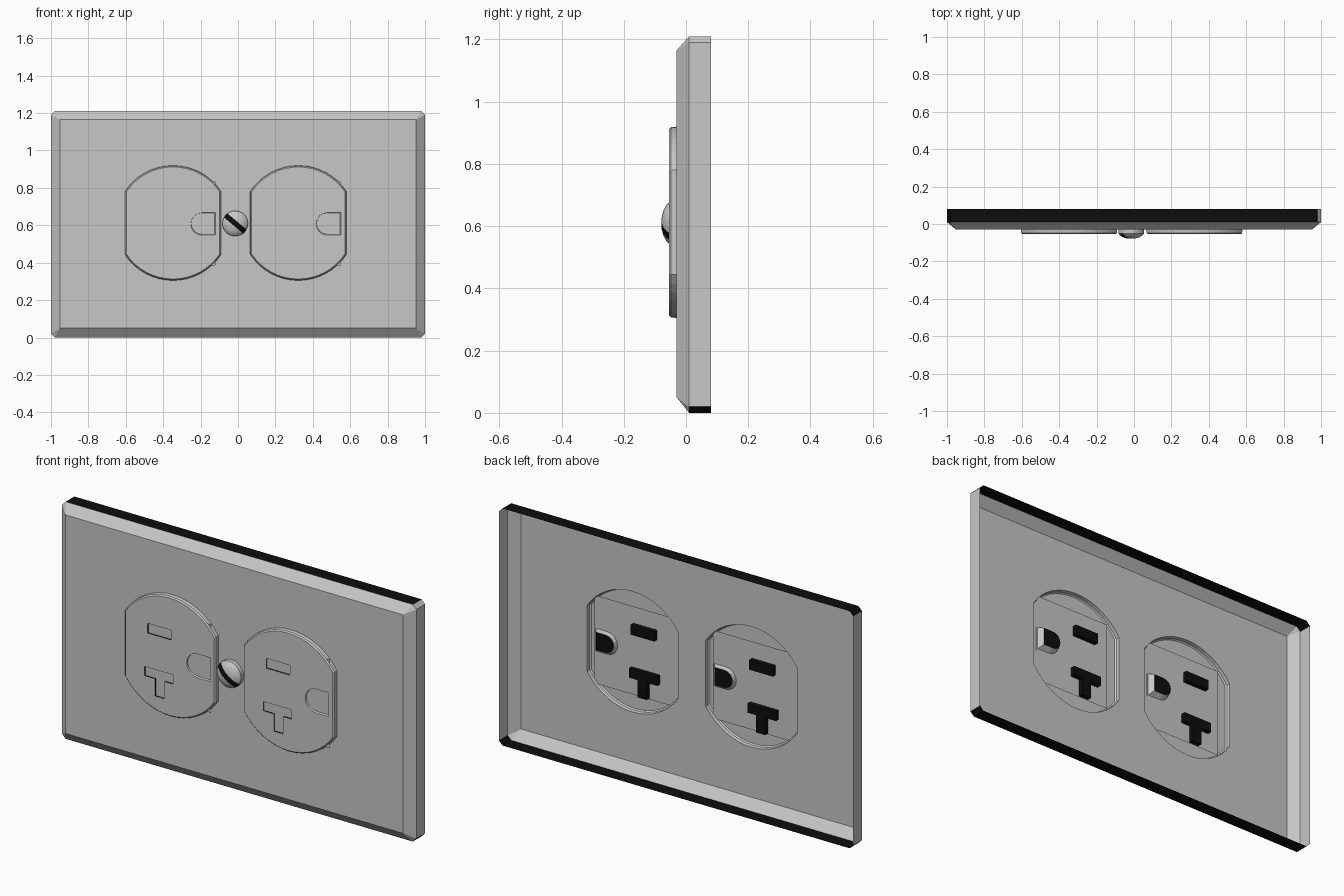
import bpy, bmesh
from math import sin, cos, pi, radians, asin
from mathutils import Vector, Matrix

if "Cube" in bpy.data.objects:
    bpy.data.objects.remove(bpy.data.objects["Cube"])


def material(name, value):
    m = bpy.data.materials.new(name)
    m.use_nodes = True
    color = (value, value, value, 1)
    m.diffuse_color = color
    m.node_tree.nodes["Principled BSDF"].inputs["Base Color"].default_value = color
    return m


MATS = [material("light_grey", 0.57), material("black", 0.004)]
GREY, BLACK = 0, 1
MID_Z = 0.6125       # height of outlet centres
FACE_Y = -0.03       # front of wall plate
OUTLET_Y = -0.054    # front of outlets


def ring(bm, pts, y):
    """Loop of vertices from (x, z) points, counterclockwise from the front."""
    return [bm.verts.new((x, y, z)) for x, z in pts]


def loop_edges(bm, verts):
    pairs = zip(verts, verts[1:] + verts[:1])
    return [bm.edges.get(p) or bm.edges.new(p) for p in pairs]


def bridge(bm, a, b, mat=lambda i: GREY):
    n = len(a)
    for i in range(n):
        j = (i + 1) % n
        corners = list(dict.fromkeys((a[i], a[j], b[j], b[i])))
        bm.faces.new(corners).material_index = mat(i)


def fill_front(bm, rings):
    """Fill the first ring, leaving the others as holes, facing the front."""
    edges = [e for r in rings for e in loop_edges(bm, r)]
    made = bmesh.ops.triangle_fill(bm, edges=edges, use_beauty=True)
    for f in made["geom"]:
        if isinstance(f, bmesh.types.BMFace):
            f.normal_update()
            if f.normal.y > 0:
                f.normal_flip()


def finish(bm, name, smooth=False):
    mesh = bpy.data.meshes.new(name)
    bm.to_mesh(mesh)
    bm.free()
    for m in MATS:
        mesh.materials.append(m)
    ob = bpy.data.objects.new(name, mesh)
    bpy.context.collection.objects.link(ob)
    if smooth:
        bpy.ops.object.select_all(action='DESELECT')
        ob.select_set(True)
        bpy.context.view_layer.objects.active = ob
        bpy.ops.object.shade_smooth_by_angle(angle=radians(35))
    return ob


def box(x0, x1, z0, z1):
    return [(x0, z0), (x1, z0), (x1, z1), (x0, z1)]


def outlet_outline(cx, inset=0.0, steps=16):
    """Circle with its left and right sides cut off straight."""
    r, half = 0.3075 - inset, 0.2575 - inset
    a = asin(half / r)
    arc = [-a + 2 * a * i / steps for i in range(steps + 1)]
    low = [(cx + r * sin(t), MID_Z - r * cos(t)) for t in arc]
    high = [(cx - r * sin(t), MID_Z + r * cos(t)) for t in arc]
    return low + high


def ground_outline(cx, x0, x1, z0, z1, steps=8):
    """D shape with the round side to the left."""
    r = (z1 - z0) / 2
    arc = [pi / 2 + pi * i / steps for i in range(steps + 1)]
    curve = [(cx + x0 + r + r * cos(t), (z0 + z1) / 2 + r * sin(t)) for t in arc]
    return curve + [(cx + x1, z0), (cx + x1, z1)]


CENTRES = {"right": -0.3475, "left": 0.3225}

# Wall plate: hollow shell with clipped corners, bevelled front and two openings
W, H, C = 1.0, 1.21, 0.02
outer = [(C - W, 0), (W - C, 0), (W, C), (W, H - C),
         (W - C, H), (C - W, H), (-W, H - C), (-W, C)]
bm = bmesh.new()
back = ring(bm, outer, 0.08)
shoulder = ring(bm, outer, 0.01)
bridge(bm, back, shoulder, lambda i: BLACK if i % 4 < 2 else GREY)
c = ring(bm, box(-0.952, 0.952, 0.05, 1.165), FACE_Y)
bridge(bm, shoulder, [c[0], c[1], c[1], c[2], c[2], c[3], c[3], c[0]])
holes = [ring(bm, outlet_outline(cx), FACE_Y) for cx in CENTRES.values()]
fill_front(bm, [c] + holes)
finish(bm, "wall_plate")

# Outlets: raised face with recessed contacts
for side, cx in CENTRES.items():
    bm = bmesh.new()
    base = ring(bm, outlet_outline(cx), FACE_Y)
    lip = ring(bm, outlet_outline(cx, 0.002), OUTLET_Y + 0.006)
    front = ring(bm, outlet_outline(cx, 0.008), OUTLET_Y)
    bridge(bm, base, lip)
    bridge(bm, lip, front)

    blade = box(cx - 0.125, cx + 0.008, 0.70, 0.75)
    tee = [(cx + x, z) for x, z in (
        (-0.082, 0.39), (-0.03, 0.39), (-0.03, 0.478), (0.018, 0.478),
        (0.018, 0.525), (-0.142, 0.525), (-0.142, 0.478), (-0.082, 0.478))]
    ground = ground_outline(cx, 0.095, 0.227, 0.547, 0.668)
    ground_floor = ground_outline(cx, 0.103, 0.202, 0.572, 0.660)

    openings = []
    for top, floor, wall in ((blade, blade, BLACK), (tee, tee, BLACK),
                             (ground, ground_floor, GREY)):
        a, b = ring(bm, top, OUTLET_Y), ring(bm, floor, -0.025)
        bridge(bm, a, b, lambda i: wall)
        bm.faces.new(b).material_index = BLACK
        openings.append(a)
    fill_front(bm, [front] + openings)
    finish(bm, side + "_outlet")

    # Square panel behind the outlet face
    bm = bmesh.new()
    panel = ring(bm, box(cx - 0.2, cx + 0.228, 0.385, 0.835), OUTLET_Y + 0.006)
    bm.faces.new(panel[::-1])
    finish(bm, side + "_back_panel")

# Screw: domed head with a diagonal slot
bm = bmesh.new()
centre = Vector((-0.015, 0, 0.61))
profile = [(0.068, FACE_Y), (0.068, -0.052), (0.06, -0.062), (0.042, -0.072), (0.02, -0.078)]
SIDES = 32
rings = [ring(bm, [(r * cos(2 * pi * i / SIDES), r * sin(2 * pi * i / SIDES))
                   for i in range(SIDES)], y) for r, y in profile]
for a, b in zip(rings, rings[1:]):
    bridge(bm, a, b)
bm.faces.new(rings[-1])
for offset in (-0.014, 0.014):
    bmesh.ops.bisect_plane(bm, geom=bm.verts[:] + bm.edges[:] + bm.faces[:],
                           plane_co=(0, 0, offset), plane_no=(0, 0, 1))
slot = [f for f in bm.faces if abs(f.calc_center_median().z) < 0.014
        and f.calc_center_median().y < -0.053]
pushed = bmesh.ops.extrude_face_region(bm, geom=slot)
for v in pushed["geom"]:
    if isinstance(v, bmesh.types.BMVert):
        v.co.y = -0.051
bm.normal_update()
for f in bm.faces:
    if all(abs(v.co.z) < 0.0145 for v in f.verts) and f.calc_center_median().y < -0.05:
        f.material_index = BLACK
bmesh.ops.transform(bm, verts=bm.verts[:],
                    matrix=Matrix.Translation(centre) @ Matrix.Rotation(radians(40), 4, 'Y'))
finish(bm, "screw", smooth=True)
